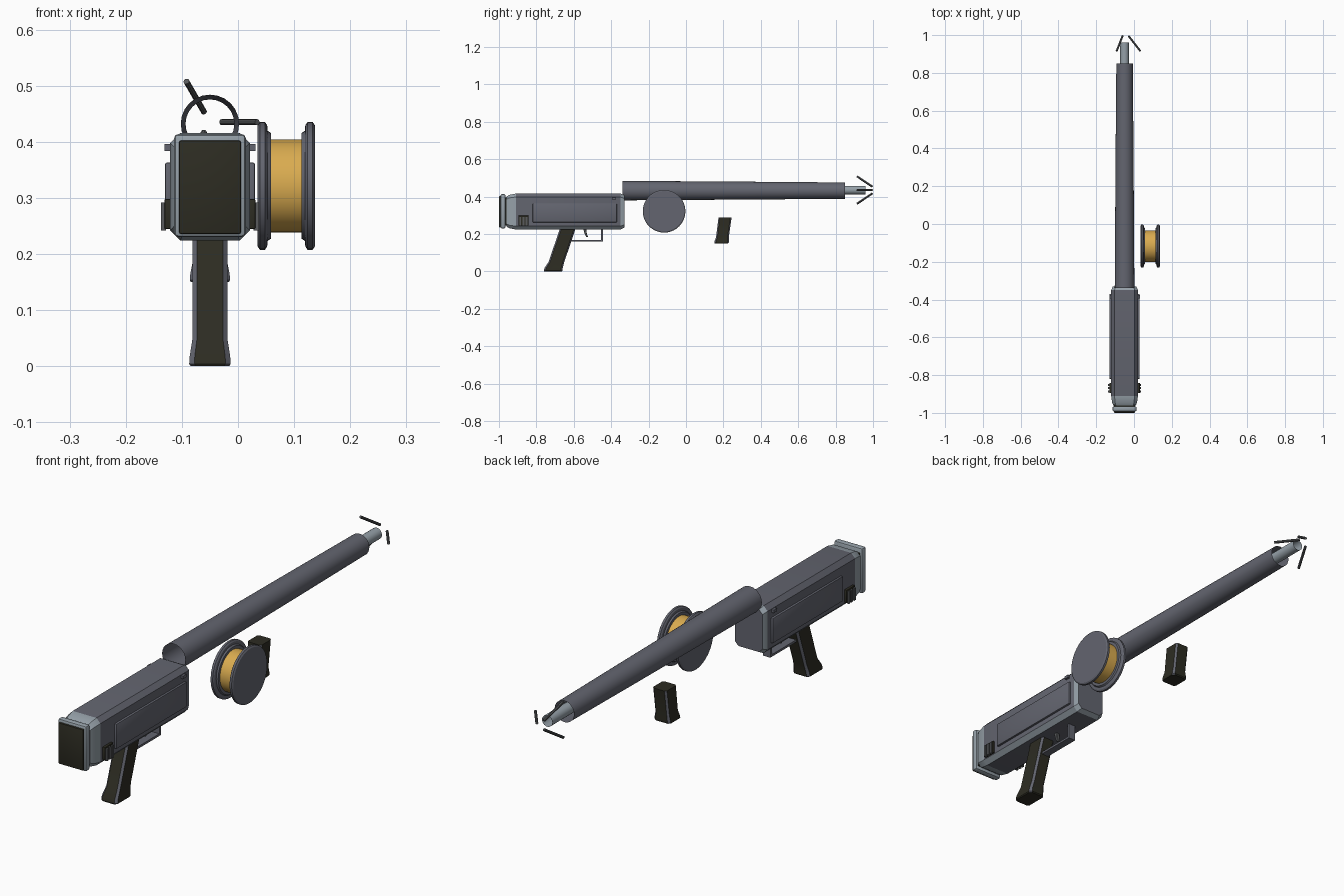
import bpy, bmesh, math
from mathutils import Vector

if "Cube" in bpy.data.objects:
    bpy.data.objects.remove(bpy.data.objects["Cube"])

CX = -0.05          # centre line of the main device
BZ = 0.432          # barrel axis height


def material(name, rgb):
    m = bpy.data.materials.new(name)
    m.diffuse_color = (*rgb, 1)
    m.use_nodes = True
    m.node_tree.nodes["Principled BSDF"].inputs["Base Color"].default_value = m.diffuse_color
    return m


GREY = material("gunmetal grey", (0.125, 0.13, 0.16))
LIGHT = material("light steel", (0.30, 0.35, 0.39))
DARK = material("dark olive rubber", (0.026, 0.025, 0.016))
GOLD = material("golden line", (0.70, 0.41, 0.08))
STEEL = material("claw steel", (0.10, 0.105, 0.11))


def finish(bm, name, mats):
    bmesh.ops.recalc_face_normals(bm, faces=bm.faces[:])
    me = bpy.data.meshes.new(name)
    bm.to_mesh(me)
    bm.free()
    for m in mats:
        me.materials.append(m)
    ob = bpy.data.objects.new(name, me)
    bpy.context.collection.objects.link(ob)
    return ob


def box(name, mat, lo, hi, bevel=0.0):
    bm = bmesh.new()
    bmesh.ops.create_cube(bm, size=1)
    for v in bm.verts:
        v.co = Vector([(a + b) / 2 + c * (b - a) for a, b, c in zip(lo, hi, v.co)])
    if bevel:
        bmesh.ops.bevel(bm, geom=bm.edges[:], offset=bevel, segments=2,
                        profile=0.5, affect='EDGES')
    return finish(bm, name, [mat])


def loft(name, mats, sections, place, rule):
    """Chamfered rectangles (pos, centre, half_x, half_other, chamfer) joined in order."""
    bm = bmesh.new()
    rings = []
    for pos, cen, hx, ho, ch in sections:
        pts = [(hx - ch, ho), (hx, ho - ch), (hx, ch - ho), (hx - ch, -ho),
               (ch - hx, -ho), (-hx, ch - ho), (-hx, ho - ch), (ch - hx, ho)]
        rings.append([bm.verts.new(place(CX + a, cen + b, pos)) for a, b in pts])
    for band, (r, s) in enumerate(zip(rings, rings[1:])):
        for i in range(8):
            j = (i + 1) % 8
            f = bm.faces.new((r[i], r[j], s[j], s[i]))
            f.material_index = rule(band, i)
    bm.faces.new(rings[0])
    bm.faces.new(rings[-1])
    return finish(bm, name, mats)


def lathe(name, mat, profile, axis, origin, sides):
    """Spin (along, radius) points about the x or y axis; radius 0 closes the end."""
    bm = bmesh.new()
    rings = []
    for a, r in profile:
        ring = []
        for k in range(sides):
            t = 2 * math.pi * k / sides
            u, w = r * math.cos(t), r * math.sin(t)
            co = (a, u, w) if axis == 'x' else (u, a, w)
            ring.append(bm.verts.new(Vector(co) + Vector(origin)))
        rings.append(ring)
    for r, s in zip(rings, rings[1:]):
        for k in range(sides):
            j = (k + 1) % sides
            bm.faces.new((r[k], r[j], s[j], s[k]))
    bmesh.ops.remove_doubles(bm, verts=bm.verts[:], dist=1e-5)
    return finish(bm, name, [mat])


# main body: bright end chamfers and lower edges
loft("body", [GREY, LIGHT],
     [(-0.96, 0.32, 0.060, 0.080, 0.014), (-0.945, 0.32, 0.066, 0.089, 0.016),
      (-0.91, 0.32, 0.071, 0.096, 0.018), (-0.350, 0.32, 0.071, 0.096, 0.018),
      (-0.33, 0.32, 0.062, 0.086, 0.016)],
     lambda a, b, p: (a, p, b),
     lambda band, i: 1 if band in (0, 1, 3) or i in (2, 4) else 0)

# butt: neck, steel plate, rubber pad
box("butt_neck", DARK, (CX - 0.055, -0.968, 0.245), (CX + 0.055, -0.955, 0.395))
box("butt_plate", LIGHT, (CX - 0.064, -0.992, 0.230), (CX + 0.064, -0.965, 0.414), 0.008)
box("butt_pad", DARK, (CX - 0.055, -1.0, 0.236), (CX + 0.055, -0.985, 0.402), 0.003)

# details on both sides of the body
for side, label in ((1, "right"), (-1, "left")):
    def sided(name, mat, d0, d1, y0, y1, z0, z1, bevel=0.0):
        xs = sorted((CX + side * d0, CX + side * d1))
        box(f"{label}_{name}", mat, (xs[0], y0, z0), (xs[1], y1, z1), bevel)

    sided("side_panel", GREY, 0.066, 0.080, -0.82, -0.37, 0.262, 0.363, 0.003)
    sided("stud", GREY, 0.062, 0.081, -0.395, -0.375, 0.384, 0.396)
    sided("vent", DARK, 0.066, 0.081, -0.896, -0.842, 0.245, 0.298, 0.002)
    for k in range(3):
        y = -0.891 + k * 0.017
        sided(f"vent_slat_{k + 1}", STEEL, 0.078, 0.087, y, y + 0.010, 0.242, 0.292)

# grips: slanted lofts with worn corner edges and a flared foot
def upright(a, b, p):
    return (a, b, p)


def corners(band, i):
    return 1 if i % 2 == 0 else 0


loft("rear_grip", [DARK, GREY],
     [(0.0, -0.711, 0.034, 0.047, 0.009), (0.004, -0.710, 0.037, 0.050, 0.009),
      (0.018, -0.708, 0.036, 0.049, 0.009), (0.05, -0.693, 0.031, 0.042, 0.008),
      (0.235, -0.630, 0.031, 0.042, 0.008)], upright, corners)
loft("front_grip", [DARK, GREY],
     [(0.150, 0.189, 0.034, 0.036, 0.008), (0.154, 0.190, 0.036, 0.039, 0.008),
      (0.165, 0.192, 0.035, 0.038, 0.008), (0.185, 0.195, 0.031, 0.034, 0.007),
      (0.289, 0.209, 0.031, 0.035, 0.007)], upright, corners)

# trigger guard and trigger
box("guard_bottom", GREY, (CX - 0.016, -0.625, 0.159), (CX + 0.016, -0.445, 0.168))
box("guard_front", GREY, (CX - 0.016, -0.455, 0.159), (CX + 0.016, -0.445, 0.23))
loft("trigger", [STEEL],
     [(0.183, -0.528, 0.007, 0.005, 0.002), (0.200, -0.536, 0.007, 0.006, 0.002),
      (0.230, -0.541, 0.008, 0.008, 0.002)], upright, lambda b, i: 0)

# open tapered barrel and open nozzle
lathe("barrel", GREY, [(-0.34, 0.052), (-0.02, 0.050), (0.43, 0.047), (0.85, 0.0435)],
      'y', (CX, 0, BZ), 24)
lathe("nozzle", LIGHT, [(0.80, 0.023), (0.96, 0.023)], 'y', (CX, 0, BZ + 0.003), 20)

# three hooks converging in front of the nozzle
for k in range(3):
    t = math.radians(120 * k)
    radial = Vector((math.cos(t), 0, math.sin(t)))
    base = Vector((CX, 0, BZ + 0.003))
    p0 = base + radial * 0.084 + Vector((0, 0.915, 0))
    p1 = base + radial * 0.021 + Vector((0, 0.996, 0))
    d = p1 - p0
    bm = bmesh.new()
    bmesh.ops.create_cone(bm, cap_ends=True, segments=10, radius1=0.0055,
                          radius2=0.0055, depth=d.length)
    rot = d.to_track_quat('Z', 'Y')
    for v in bm.verts:
        v.co = rot @ v.co + (p0 + p1) / 2
    finish(bm, f"hook_{k + 1}", [STEEL])

# line reel: two flanges with stepped inner lips and a wound core
REEL = (0.086, -0.117, 0.3215)
for s, label in ((-1, "inner"), (1, "outer")):
    lathe(f"reel_flange_{label}", GREY,
          [(s * a, r) for a, r in ((0.051, 0), (0.051, 0.108), (0.047, 0.114),
                                   (0.038, 0.114), (0.034, 0.108), (0.033, 0.098),
                                   (0.027, 0.094), (0.027, 0))], 'x', REEL, 40)
lathe("reel_line", GOLD, [(-0.03, 0), (-0.03, 0.083), (0.03, 0.083), (0.03, 0)],
      'x', REEL, 40)

# smooth the round parts, keep edges crisp
for ob in bpy.context.collection.objects:
    ob.select_set(True)
    bpy.context.view_layer.objects.active = ob
bpy.ops.object.shade_smooth_by_angle(angle=math.radians(25))
